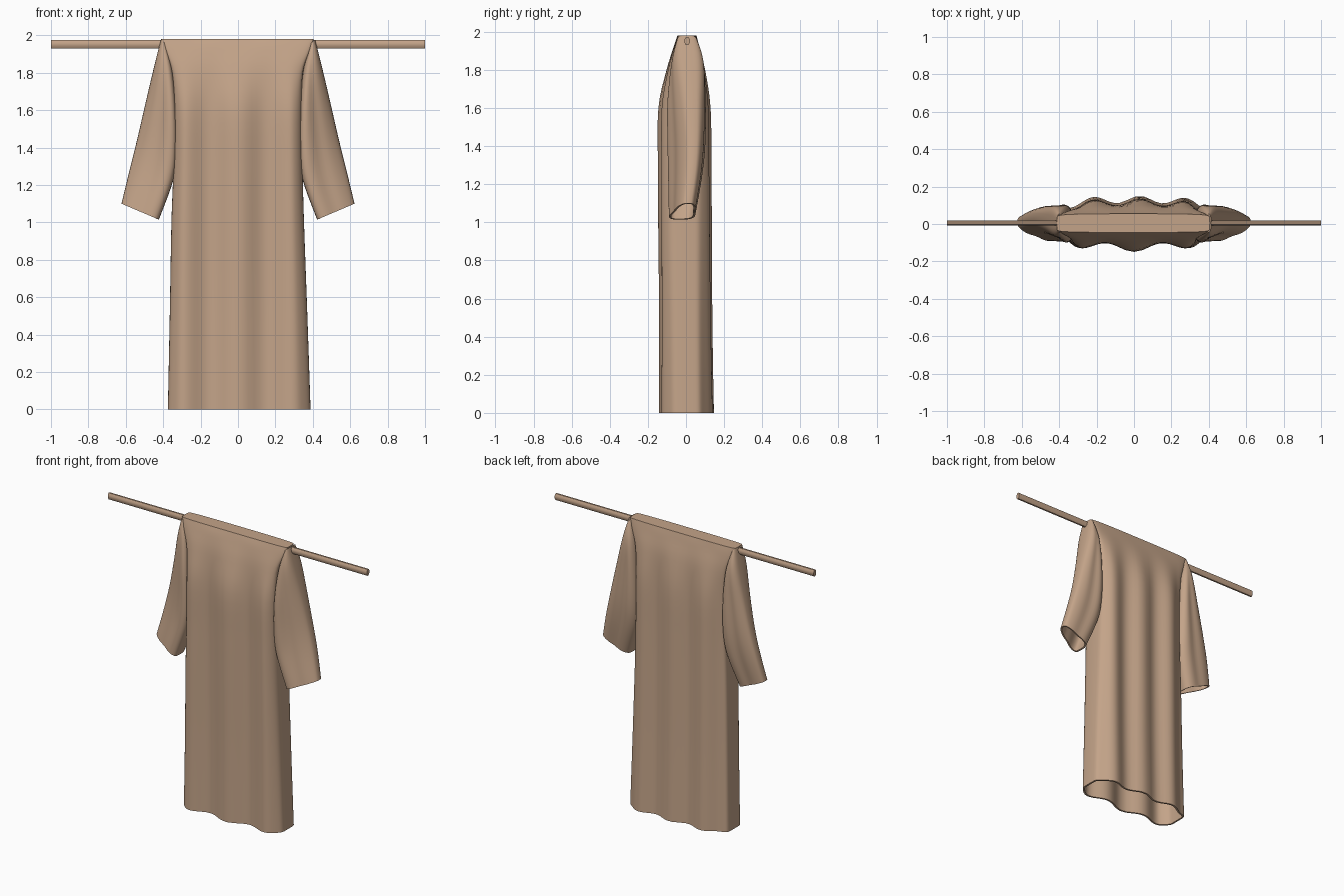
import bpy, bmesh, math
from math import sin, cos, pi

cube = bpy.data.objects.get("Cube")
if cube:
    bpy.data.objects.remove(cube, do_unlink=True)

cloth = bpy.data.materials.new("tan linen")
cloth.use_nodes = True
colour = (0.55, 0.37, 0.25, 1)
cloth.diffuse_color = colour
cloth.node_tree.nodes["Principled BSDF"].inputs["Base Color"].default_value = colour


def finish(bm, name, angle, thickness=0):
    bmesh.ops.recalc_face_normals(bm, faces=bm.faces)
    mesh = bpy.data.meshes.new(name)
    bm.to_mesh(mesh)
    bm.free()
    mesh.materials.append(cloth)
    ob = bpy.data.objects.new(name, mesh)
    bpy.context.collection.objects.link(ob)
    bpy.ops.object.select_all(action='DESELECT')
    ob.select_set(True)
    bpy.context.view_layer.objects.active = ob
    if thickness:
        solid = ob.modifiers.new("Cloth thickness", 'SOLIDIFY')
        solid.thickness = thickness
        solid.offset = -1
        bpy.ops.object.modifier_apply(modifier=solid.name)
    bpy.ops.object.shade_smooth_by_angle(angle=math.radians(angle))


def loft(bm, rings):
    loops = [[bm.verts.new(p) for p in ring] for ring in rings]
    for a, b in zip(loops, loops[1:]):
        for i in range(len(a)):
            j = (i + 1) % len(a)
            bm.faces.new((a[i], a[j], b[j], b[i]))
    return loops


def resample(keys, steps):
    """Smoothly interpolate rows of numbers along their order."""
    rows = []
    for k in range(len(keys) - 1):
        p0, p1 = keys[max(k - 1, 0)], keys[k]
        p2, p3 = keys[k + 1], keys[min(k + 2, len(keys) - 1)]
        for s in range(steps):
            t = s / steps
            rows.append([b + t * (c - a) / 2
                         + t * t * (2 * a - 5 * b + 4 * c - d) / 2
                         + t ** 3 * (3 * b - a - 3 * c + d) / 2
                         for a, b, c, d in zip(p0, p1, p2, p3)])
    rows.append(list(keys[-1]))
    return rows


def power(v, e):
    return math.copysign(abs(v) ** e, v)


# Robe body: height, right edge, left edge, front, back, fold strength
body_keys = [
    (1.98, -0.412, 0.405, -0.045, 0.055, 0),
    (1.92, -0.39, 0.385, -0.065, 0.070, 0),
    (1.80, -0.352, 0.347, -0.096, 0.096, 0.25),
    (1.60, -0.342, 0.342, -0.125, 0.115, 0.8),
    (1.30, -0.345, 0.345, -0.124, 0.117, 0.95),
    (1.00, -0.356, 0.353, -0.121, 0.118, 1),
    (0.50, -0.365, 0.371, -0.116, 0.122, 1),
    (0.00, -0.375, 0.388, -0.116, 0.131, 1),
]
SEG = 96
rings = []
for z, xl, xr, front, back, fold in resample(body_keys, 4):
    ring = []
    corner = 0.15 + 0.2 * fold
    for i in range(SEG):
        a = 2 * pi * i / SEG
        x = (xl + xr) / 2 + (xr - xl) / 2 * power(cos(a), 0.75)
        s = power(sin(a), corner)
        inner = min(1, abs(sin(a)) * 1.6)
        if s >= 0:
            y = back * s + fold * inner * 0.019 * cos(2 * pi * (x - 0.03) / 0.245)
        else:
            y = front * -s - fold * inner * 0.025 * cos(2 * pi * x / 0.30)
        ring.append((x, y, z))
    rings.append(ring)
bm = bmesh.new()
loops = loft(bm, rings)
bm.faces.new(loops[0])
finish(bm, "robe_body", 40, 0.012)

# Sleeves: inner x, z, outer x, z, centre y, half depth, fold strength
sleeve_keys = [
    (0.385, 1.955, 0.412, 1.978, 0.005, 0.045, 0),
    (0.350, 1.82, 0.442, 1.86, 0.003, 0.085, 0.3),
    (0.330, 1.62, 0.487, 1.67, -0.006, 0.112, 0.8),
    (0.325, 1.40, 0.540, 1.44, -0.008, 0.114, 1),
    (0.345, 1.23, 0.582, 1.27, -0.015, 0.102, 1),
    (0.423, 1.015, 0.623, 1.10, -0.030, 0.078, 0.9),
]
for side, name in ((1, "left_sleeve"), (-1, "right_sleeve")):
    rings = []
    for xi, zi, xo, zo, yc, depth, fold in resample(sleeve_keys, 5):
        ring = []
        for i in range(40):
            a = 2 * pi * i / 40
            u = 0.5 + 0.5 * cos(a)
            # Cloth narrows outwards and sinks into one long fold
            taper = 1.1 - 0.6 * u * fold
            dip = 1 - 0.15 * fold * math.exp(-((u - 0.5) / 0.18) ** 2)
            y = yc + 0.045 * fold * u + depth * power(sin(a), 0.55) * taper * dip
            ring.append((side * (xi + (xo - xi) * u), y, zi + (zo - zi) * u))
        rings.append(ring)
    bm = bmesh.new()
    loops = loft(bm, rings)
    bm.faces.new(loops[0])
    finish(bm, name, 50, 0.01)

# Hanging rod through the shoulders
bm = bmesh.new()
loops = loft(bm, [[(x, 0.006 + 0.015 * cos(pi * (i + 0.5) / 4),
                    1.952 + 0.024 * sin(pi * (i + 0.5) / 4)) for i in range(8)]
                  for x in (-1, 1)])
for loop in loops:
    bm.faces.new(loop)
finish(bm, "hanging_rod", 50)
